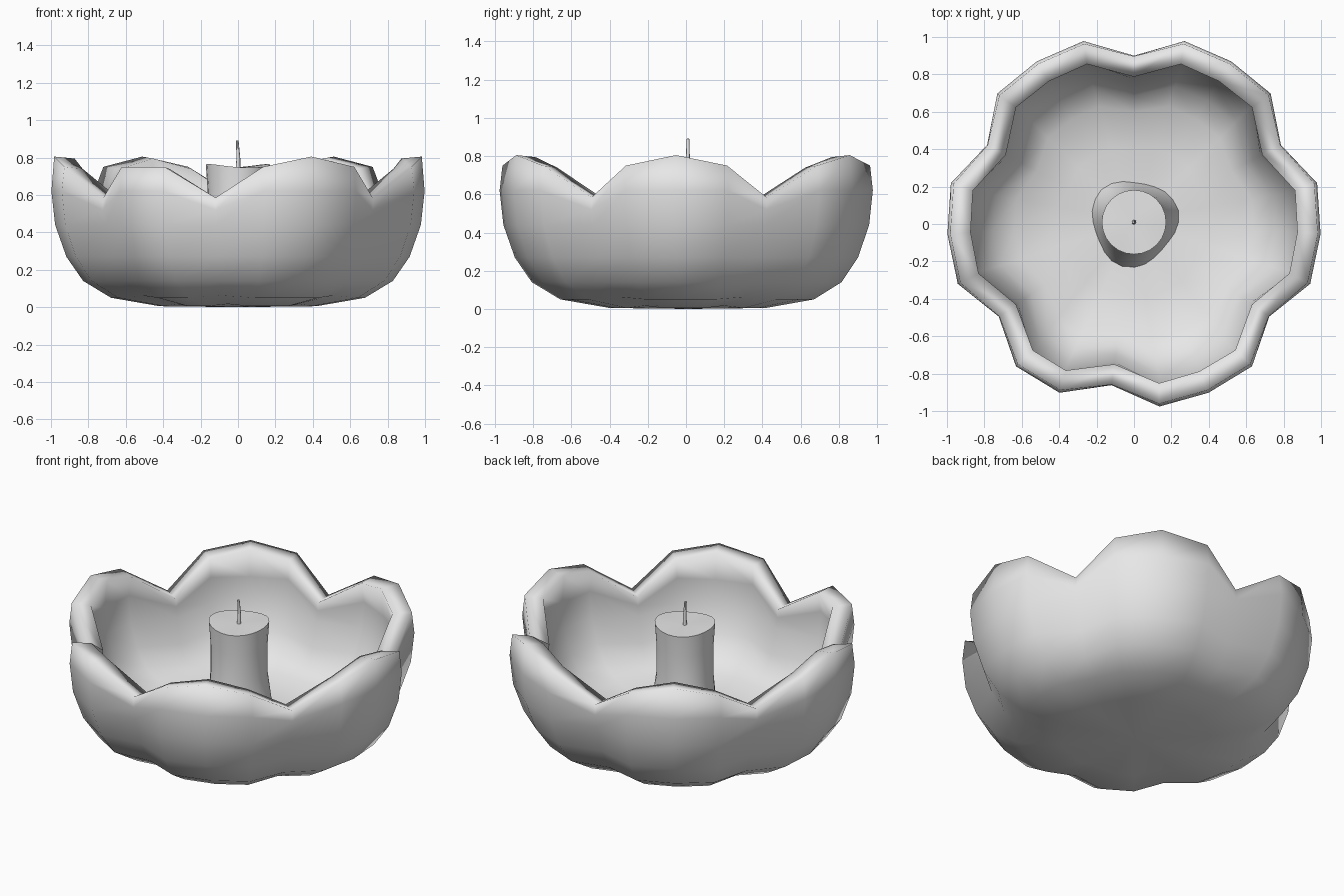
import bpy, bmesh, math

cube = bpy.data.objects.get("Cube")
if cube:
    bpy.data.objects.remove(cube, do_unlink=True)

grey = bpy.data.materials.new("plain_grey")
grey.use_nodes = True
grey.diffuse_color = (0.8, 0.8, 0.8, 1)
grey.node_tree.nodes["Principled BSDF"].inputs["Base Color"].default_value = (0.8, 0.8, 0.8, 1)


def loft(name, rings, cap_start, cap_end=None, smooth=45):
    """Skin a list of point rings; each cap is a centre point or None."""
    bm = bmesh.new()
    loops = [[bm.verts.new(p) for p in ring] for ring in rings]
    n = len(loops[0])
    for a, b in zip(loops, loops[1:]):
        for i in range(n):
            j = (i + 1) % n
            bm.faces.new((a[i], a[j], b[j], b[i]))
    for loop, cap in ((loops[0], cap_start), (loops[-1], cap_end)):
        if cap:
            tip = bm.verts.new(cap)
            for i in range(n):
                pair = (loop[(i + 1) % n], loop[i])
                bm.faces.new((tip, *pair) if loop is loops[0] else (tip, *pair[::-1]))
    mesh = bpy.data.meshes.new(name)
    bm.to_mesh(mesh)
    bm.free()
    mesh.materials.append(grey)
    obj = bpy.data.objects.new(name, mesh)
    bpy.context.collection.objects.link(obj)
    bpy.ops.object.select_all(action="DESELECT")
    obj.select_set(True)
    bpy.context.view_layer.objects.active = obj
    bpy.ops.object.shade_smooth_by_angle(angle=math.radians(smooth))
    return obj


# Petal bowl: columns run round the bowl, and the notch columns dip in and stop low
COLUMNS = 23
NOTCHES = (0, 4, 8, 12, 15, 19)
PEAKS = (2, 6, 10, 17, 21)
CENTRE_Y = 0.015
profile = [(0.42, 0.005), (0.68, 0.05), (0.83, 0.14), (0.92, 0.27),
           (0.98, 0.44), (1.0, 0.62), (0.985, 0.75)]
dips = [0.04, 0.08, 0.1, 0.11, 0.115, 0.115, 0.105]


def bowl_point(level, i):
    r, z = profile[level]
    top = len(profile) - 1
    if i in NOTCHES:
        r *= 1 - dips[level]
        if level == top:
            z = 0.585
        elif level == top - 1:
            z = 0.52
        elif level < 2:
            z += 0.012
    elif level == top and i in PEAKS:
        z = 0.805
    a = math.pi / 2 + math.tau * i / COLUMNS
    # columns are counted clockwise from the back
    return (-r * math.cos(a), r * math.sin(a) + CENTRE_Y, z)


rings = [[bowl_point(k, -i % COLUMNS) for i in range(COLUMNS)] for k in range(len(profile))]
bowl = loft("petal_bowl", rings, (0, CENTRE_Y, 0))
shell = bowl.modifiers.new("wall", "SOLIDIFY")
shell.thickness = 0.11
shell.offset = -1
bpy.ops.object.modifier_move_to_index(modifier="wall", index=0)

# Candle: waisted column with an uneven melted foot and a wavy top edge
SIDES = 24
candle_rings = []
for r, z, lump, wave in ((0.24, 0.08, 0.02, 0), (0.215, 0.15, 0.016, 0), (0.18, 0.27, 0.008, 0),
                         (0.162, 0.45, 0, 0), (0.162, 0.62, 0, 0), (0.172, 0.755, 0, 0.01)):
    ring = []
    for i in range(SIDES):
        a = math.tau * i / SIDES
        rad = r + lump * math.sin(3 * a + 0.6)
        ring.append((rad * math.cos(a), rad * math.sin(a) + 0.01, z + wave * math.sin(2 * a + 0.8)))
    candle_rings.append(ring)
loft("candle", candle_rings, (0, 0.01, 0.08), (0, 0.01, 0.745))

# Wick: thin, slightly bent taper
wick_rings = []
for r, z, x in ((0.013, 0.73, 0), (0.01, 0.8, 0.002), (0.007, 0.89, -0.004)):
    wick_rings.append([(x + r * math.cos(math.tau * i / 8), 0.01 + r * math.sin(math.tau * i / 8), z)
                       for i in range(8)])
loft("wick", wick_rings, (0, 0.01, 0.73), (-0.004, 0.01, 0.892))
